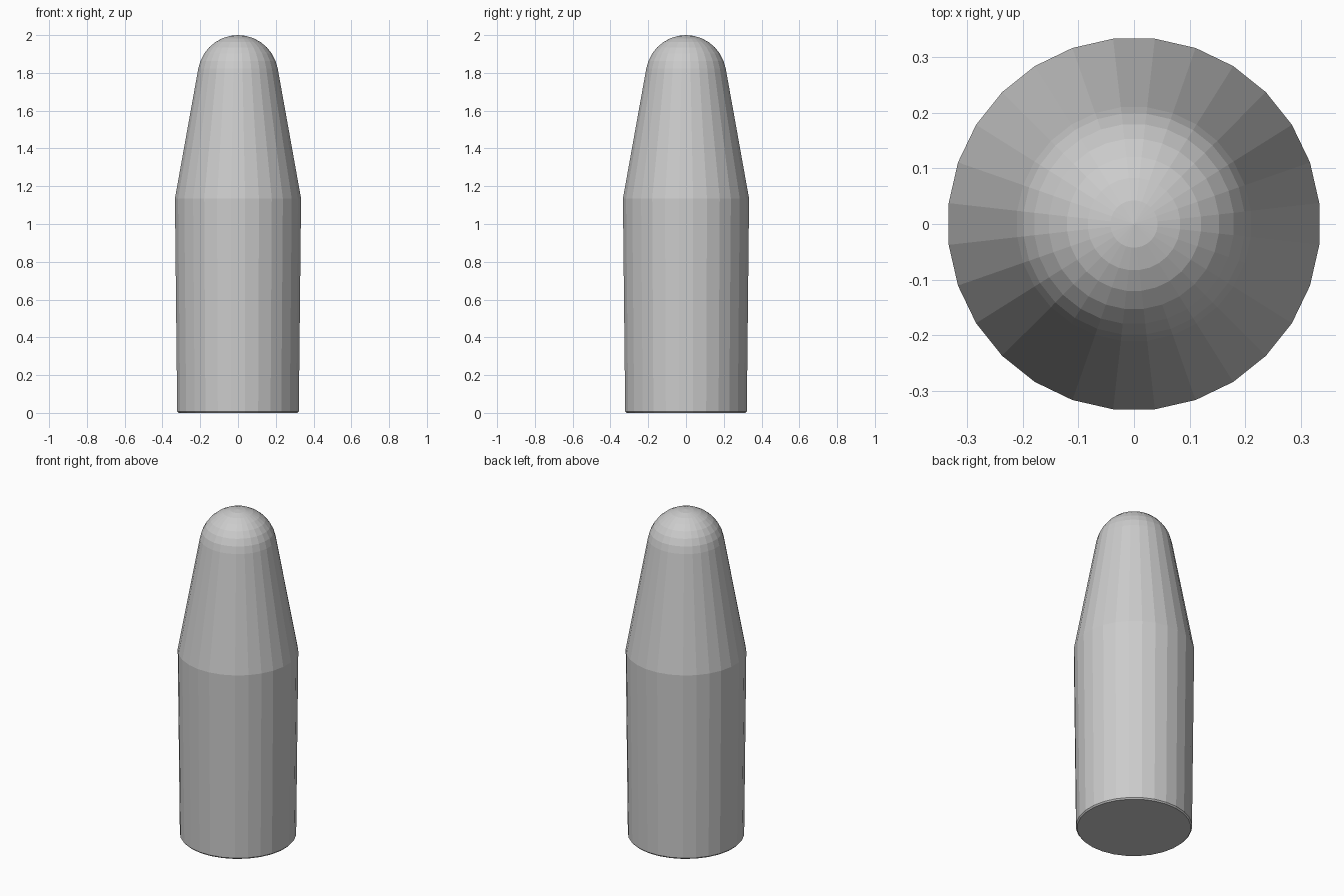
import bpy, bmesh, math

if "Cube" in bpy.data.objects:
    bpy.data.objects.remove(bpy.data.objects["Cube"])

SIDES = 28

# Profile (radius, height): base edge, near-straight casing, tapering nose
profile = [(0.317, 0.0), (0.324, 0.008), (0.336, 1.135)]

# Rounded tip, tangent to the taper
R, CZ, STEPS = 0.215, 1.785, 7
for i in range(STEPS):
    a = math.radians(10 + 80 * i / STEPS)
    profile.append((R * math.cos(a), CZ + R * math.sin(a)))

bm = bmesh.new()
rings = []
for r, z in profile:
    rings.append([bm.verts.new((r * math.cos(2 * math.pi * (k + 0.5) / SIDES),
                                r * math.sin(2 * math.pi * (k + 0.5) / SIDES), z))
                  for k in range(SIDES)])

# Side walls
for lo, hi in zip(rings, rings[1:]):
    for k in range(SIDES):
        n = (k + 1) % SIDES
        bm.faces.new((lo[k], lo[n], hi[n], hi[k]))

# Flat base and closed tip
bm.faces.new(rings[0][::-1])
tip = bm.verts.new((0, 0, CZ + R))
for k in range(SIDES):
    bm.faces.new((rings[-1][k], rings[-1][(k + 1) % SIDES], tip))

mesh = bpy.data.meshes.new("round_nosed_body")
bm.to_mesh(mesh)
bm.free()
body = bpy.data.objects.new("round_nosed_body", mesh)
bpy.context.collection.objects.link(body)
